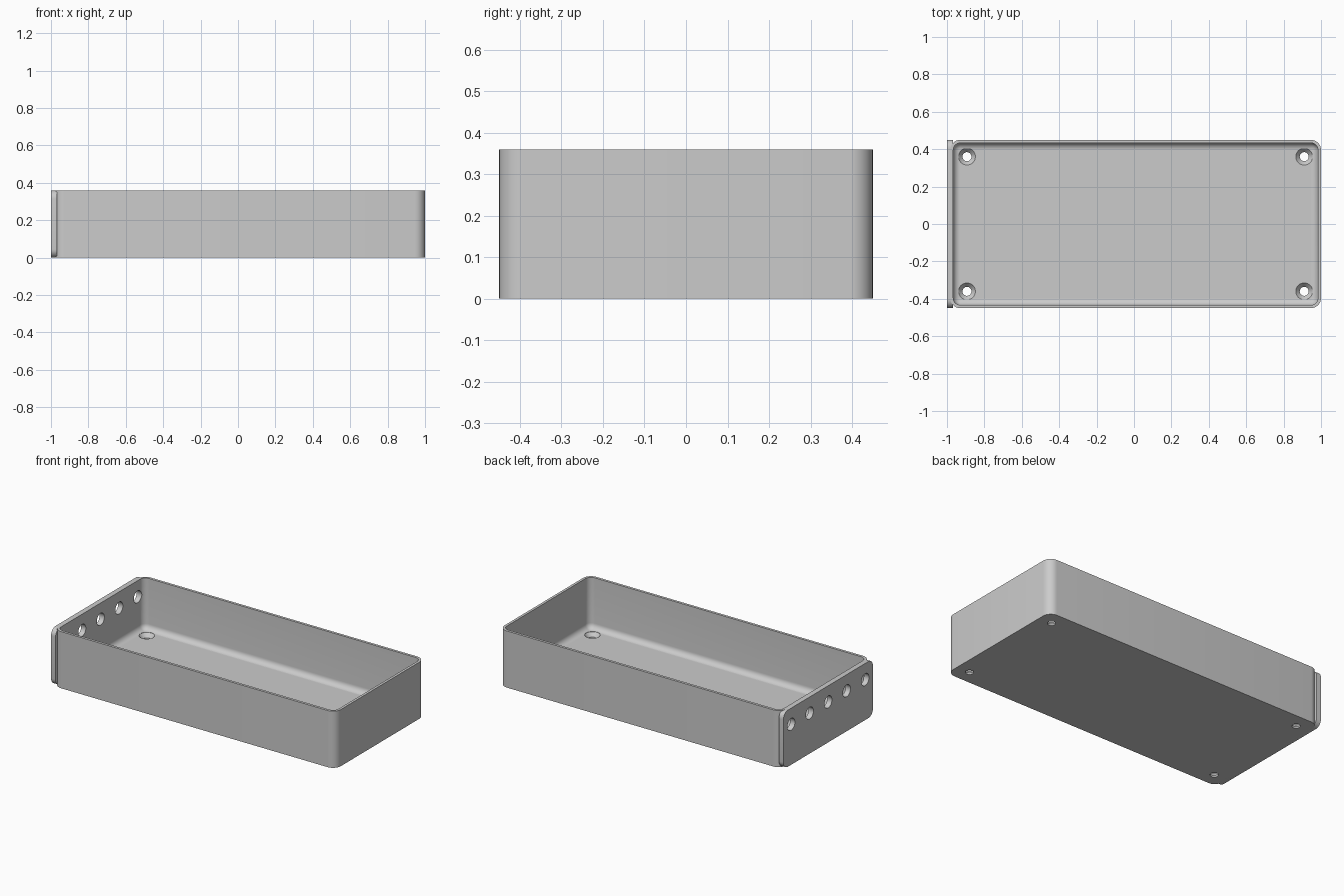
import bpy, bmesh, math
from mathutils import Matrix

if "Cube" in bpy.data.objects:
    bpy.data.objects.remove(bpy.data.objects["Cube"], do_unlink=True)

grey = bpy.data.materials.new("light_grey")
grey.use_nodes = True
grey.diffuse_color = (0.6, 0.6, 0.6, 1)
grey.node_tree.nodes["Principled BSDF"].inputs["Base Color"].default_value = (0.6, 0.6, 0.6, 1)

WALL, FLOOR, HEIGHT = 0.0165, 0.035, 0.36
LEFT, RIGHT, HALF_Y = -0.983, 1.0, 0.45
CX, HALF_X = (LEFT + RIGHT) / 2, (RIGHT - LEFT) / 2
CORNER, FILLET = 0.055, 0.036


def ring(hx, hy, r, z, steps=8):
    """Rounded rectangle outline at height z."""
    pts = []
    for q, (sx, sy) in enumerate(((1, 1), (-1, 1), (-1, -1), (1, -1))):
        for i in range(steps + 1):
            a = (q + i / steps) * math.pi / 2
            pts.append((sx * (hx - r) + r * math.cos(a), sy * (hy - r) + r * math.sin(a), z))
    return pts


def loft(name, rings, matrix):
    """Closed solid skinned through a list of outlines."""
    bm = bmesh.new()
    loops = [[bm.verts.new(p) for p in pts] for pts in rings]
    for a, b in zip(loops, loops[1:]):
        for i in range(len(a)):
            j = (i + 1) % len(a)
            bm.faces.new((a[i], a[j], b[j], b[i]))
    bm.faces.new(loops[0][::-1])
    bm.faces.new(loops[-1])
    bmesh.ops.remove_doubles(bm, verts=bm.verts, dist=1e-5)
    bmesh.ops.transform(bm, matrix=matrix, verts=bm.verts)
    bmesh.ops.recalc_face_normals(bm, faces=bm.faces)
    mesh = bpy.data.meshes.new(name)
    bm.to_mesh(mesh)
    bm.free()
    mesh.materials.append(grey)
    obj = bpy.data.objects.new(name, mesh)
    bpy.context.collection.objects.link(obj)
    return obj


def select(obj):
    bpy.ops.object.select_all(action="DESELECT")
    obj.select_set(True)
    bpy.context.view_layer.objects.active = obj


def cut(obj, cutters):
    select(obj)
    for c in cutters:
        mod = obj.modifiers.new("hole", "BOOLEAN")
        mod.operation, mod.solver, mod.object = "DIFFERENCE", "EXACT", c
        bpy.ops.object.modifier_apply(modifier=mod.name)


# Tray: outer wall, rim, inner wall, then a rounded inner bottom edge
ix, iy, ir = HALF_X - WALL, HALF_Y - WALL, CORNER - WALL
rings = [ring(HALF_X, HALF_Y, CORNER, 0), ring(HALF_X, HALF_Y, CORNER, HEIGHT),
         ring(ix, iy, ir, HEIGHT)]
for k in range(9):
    a = k / 8 * math.pi / 2
    d = FILLET * (1 - math.cos(a))
    rings.append(ring(ix - d, iy - d, ir - d, FLOOR + FILLET * (1 - math.sin(a))))
tray = loft("tray", rings, Matrix.Translation((CX, 0, 0)))

# End plate: upright rounded slab on the -x wall
upright = Matrix.Rotation(math.pi / 2, 4, "Y")
plate = loft("end_plate",
             [ring(HEIGHT / 2, HALF_Y, 0.045, 0), ring(HEIGHT / 2, HALF_Y, 0.045, 0.032)],
             Matrix.Translation((-1, 0, HEIGHT / 2)) @ upright)

# Countersunk screw holes in the floor corners
sink = [(0.024, -0.02), (0.024, 0.01), (0.045, FLOOR - 0.001), (0.045, 0.09)]
screw_holes = [loft("screw_hole_cutter", [ring(r, r, r, z) for r, z in sink],
                    Matrix.Translation((CX + sx * (HALF_X - 0.09), sy * (HALF_Y - 0.09), 0)))
               for sx in (-1, 1) for sy in (-1, 1)]

# Row of five holes through the end wall and plate
wall_holes = [loft("wall_hole_cutter", [ring(0.038, 0.038, 0.038, z) for z in (-0.05, 0.08)],
                   Matrix.Translation((-1, i * 0.186, 0.257)) @ upright)
              for i in range(-2, 3)]

cut(tray, screw_holes + wall_holes)
cut(plate, wall_holes)
for c in screw_holes + wall_holes:
    bpy.data.objects.remove(c, do_unlink=True)

for obj in (tray, plate):
    select(obj)
    bpy.ops.object.shade_smooth_by_angle(angle=math.radians(30))
